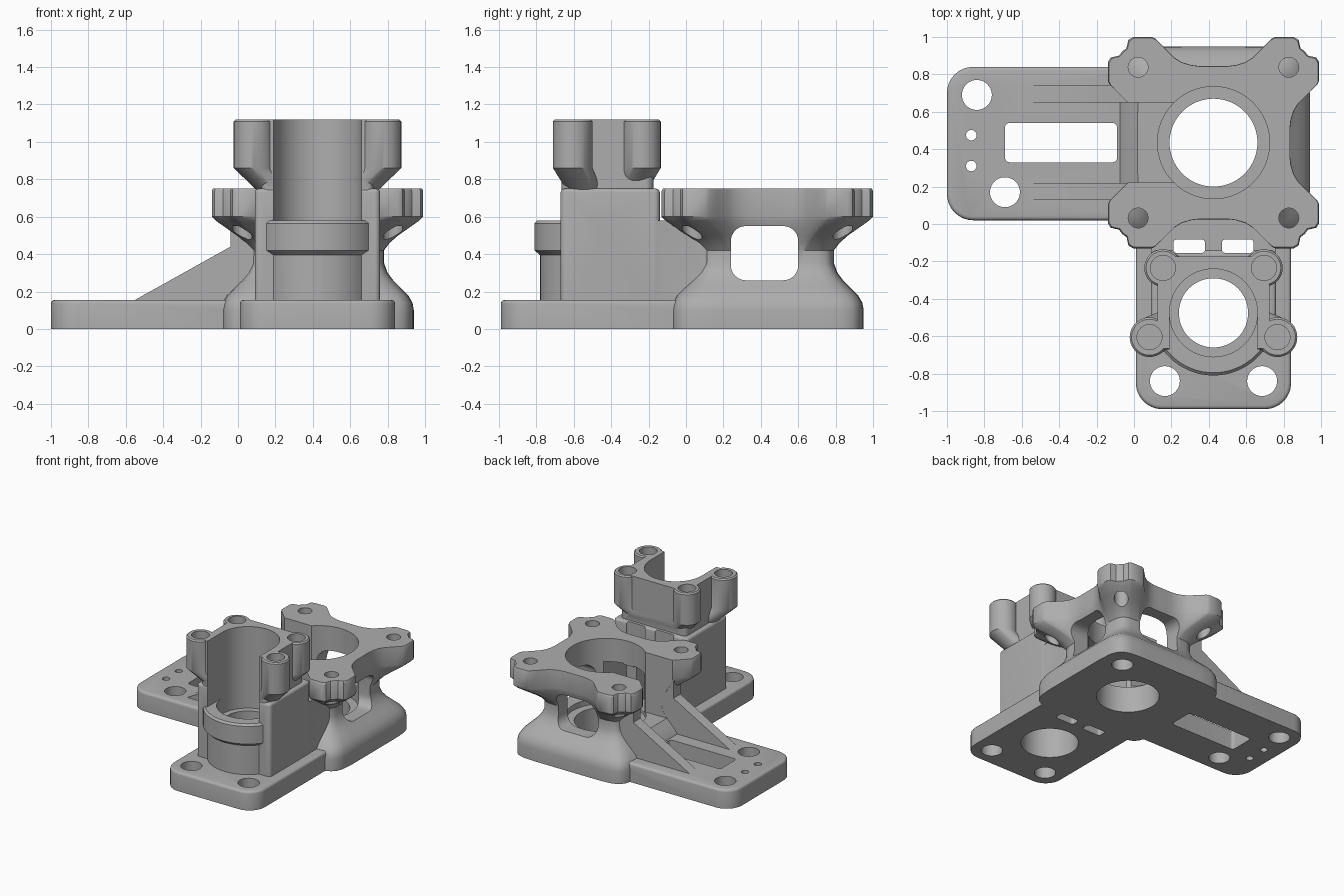
import bpy, bmesh, math
from mathutils import Vector

if "Cube" in bpy.data.objects:
    bpy.data.objects.remove(bpy.data.objects["Cube"])

grey = bpy.data.materials.new("cast_grey")
grey.use_nodes = True
grey.diffuse_color = (0.42, 0.42, 0.42, 1)
grey.node_tree.nodes["Principled BSDF"].inputs["Base Color"].default_value = grey.diffuse_color

CX, CY = 0.425, 0.435      # column axis
TY = -0.475                # tower axis


def loft(name, rings):
    """Skin a list of equal-length closed rings and cap both ends."""
    bm = bmesh.new()
    rows = [[bm.verts.new(p) for p in ring] for ring in rings]
    n = len(rows[0])
    for a, b in zip(rows, rows[1:]):
        for i in range(n):
            j = (i + 1) % n
            bm.faces.new((a[i], a[j], b[j], b[i]))
    bm.faces.new(rows[0][::-1])
    bm.faces.new(rows[-1])
    bmesh.ops.recalc_face_normals(bm, faces=bm.faces[:])
    me = bpy.data.meshes.new(name)
    bm.to_mesh(me)
    bm.free()
    ob = bpy.data.objects.new(name, me)
    bpy.context.collection.objects.link(ob)
    return ob


def circle(x, y, z, r, n=40):
    return [(x + r * math.cos(2 * math.pi * i / n), y + r * math.sin(2 * math.pi * i / n), z)
            for i in range(n)]


def cyl(name, x, y, r, z0, z1, n=40):
    return loft(name, [circle(x, y, z0, r, n), circle(x, y, z1, r, n)])


def rounded(x0, x1, y0, y1, r, z, steps=8):
    pts = []
    for k, (cx, cy) in enumerate([(x1 - r, y1 - r), (x0 + r, y1 - r), (x0 + r, y0 + r), (x1 - r, y0 + r)]):
        for i in range(steps + 1):
            a = math.pi / 2 * (k + i / steps)
            pts.append((cx + r * math.cos(a), cy + r * math.sin(a), z))
    return pts


def slab(name, x0, x1, y0, y1, r, z0, z1, bevel=0.0):
    """Upright rounded block, with an optional softened top edge."""
    rings = [rounded(x0, x1, y0, y1, r, z0)]
    if bevel:
        for a in (0, math.pi / 6, math.pi / 3, math.pi / 2):
            d = bevel * (1 - math.cos(a))
            rings.append(rounded(x0 + d, x1 - d, y0 + d, y1 - d, r - d, z1 - bevel * (1 - math.sin(a))))
    else:
        rings.append(rounded(x0, x1, y0, y1, r, z1))
    return loft(name, rings)


def box(name, x0, x1, y0, y1, z0, z1):
    return loft(name, [[(x0, y0, z), (x1, y0, z), (x1, y1, z), (x0, y1, z)] for z in (z0, z1)])


def combine(body, tool, mode):
    mod = body.modifiers.new(mode.lower(), "BOOLEAN")
    mod.operation, mod.solver, mod.object = mode, "EXACT", tool
    bpy.context.view_layer.objects.active = body
    bpy.ops.object.modifier_apply(modifier=mod.name)
    bpy.data.objects.remove(tool)


# Column: flared square foot, narrow waist, four-lug flange
half = [(.41, 0), (.41, .04), (.41, .08), (.415, .12), (.43, .17), (.455, .21), (.51, .265), (.555, .31),
        (.565, .33), (.565, .43), (.55, .455), (.505, .465), (.488, .488)]
quad = half + [(y, x) for x, y in half[-2:0:-1]]
star = []
for k in range(4):
    c, s = ((1, 0), (0, 1), (-1, 0), (0, -1))[k]
    star += [Vector((x * c - y * s, x * s + y * c)) for x, y in quad]


def column_ring(z, h, blend, p=8):
    ring = []
    for v in star:
        u = v.normalized()
        sq = u * h / (abs(u.x) ** p + abs(u.y) ** p) ** (1 / p)
        w = sq.lerp(v, blend)
        ring.append((CX + w.x, CY + w.y, z))
    return ring


levels = [(0, .515, 0), (.10, .515, 0), (.14, .508, 0), (.18, .485, 0), (.22, .445, 0), (.26, .405, 0),
          (.30, .375, 0), (.35, .357, 0), (.42, .352, .02), (.46, .355, .15), (.50, .36, .35),
          (.54, .365, .62), (.58, .37, .9), (.60, .37, 1), (.738, .37, 1), (.75, .355, .97)]
body = loft("mounting_bracket", [column_ring(*lv) for lv in levels])

adds = [
    slab("left_arm", -1, .3, .02, .84, .14, 0, .155, .02),
    slab("front_arm", .01, .84, -.99, .3, .14, 0, .155, .02),
]

# Sloping ribs between the left arm and the column
for y0, y1 in ((.13, .22), (.65, .74)):
    prof = [(-.56, .1), (-.56, .15), (-.04, .44), (-.04, .58), (.16, .58), (.16, .1)]
    adds.append(loft("rib", [[(x, y, z) for x, z in prof] for y in (y0, y1)]))

# Tower: body, rounded front with a collar, upper cradle
adds += [
    slab("tower_body", CX - .335, CX + .335, -.67, -.14, .03, .1, .75, .02),
    slab("tower_web", CX - .333, CX + .333, -.4, .12, .02, .1, .58),
    cyl("tower_front", CX, TY, .305, .1, .5, 64),
    loft("tower_collar", [circle(CX, TY, z, r, 64) for z, r in
                          ((.39, .3), (.42, .335), (.565, .335), (.58, .32))]),
    slab("cradle", .125, .725, -.665, -.175, .04, .7, 1.12),
]
lugs = [(CX + s * dx, y, r) for s in (-1, 1) for dx, y, r in ((.27, -.235, .1), (.342, -.605, .106))]
for x, y, r in lugs:
    inx = x + math.copysign(.13, CX - x)
    iny = y + .07 * (1 if y < TY else -1)
    adds.append(loft("cradle_lug", [circle(inx, iny, .72, r * .85), circle(x, y, .86, r),
                                    circle(x, y, 1.11, r), circle(x, y, 1.12, r - .01)]))

cuts = [
    # Column bore, foot hole and blind hole below
    cyl("column_bore", CX, CY, .3, .215, .9, 64),
    cyl("foot_hole", CX, CY, .235, -.1, .4, 64),
    cyl("blind_hole", .76, .77, .08, -.1, .1),
    # Open side of the flange
    box("flange_opening", -.3, .32, .221, .649, .26, .9),
    # Tower bore, ledge and open front
    cyl("tower_bore", CX, TY, .235, .45, 1.3, 64),
    cyl("tower_throat", CX, TY, .185, -.1, .6, 64),
    cyl("tower_recess", CX, TY, .215, -.1, .25, 64),
    box("cradle_opening", CX - .235, CX + .235, -1, TY, .58, 1.3),
    # Slot in the left arm
    slab("arm_slot", -.69, -.09, .33, .54, .025, -.1, .4),
]

# Windows through the column walls
win = [(a, b + .405) for a, b, _ in rounded(-.18, .18, -.145, .145, .08, 0)]
cuts.append(loft("side_window", [[(x, CY - .015 + a, z) for a, z in win] for x in (CX, 1.2)]))
cuts.append(loft("cross_window", [[(CX + a, y, z) for a, z in win] for y in (.1, 1.2)]))

# Paired slots between tower and column, leaving a thin centre rib
for x0, x1 in ((.21, .38), (.47, .64)):
    cuts.append(slab("base_slot", x0, x1, -.155, -.082, .02, -.1, .9))
    cuts.append(slab("web_slot", x0, x1, -.155, .2, .02, .24, .56))

# Bolt holes
for x, y, r in ((-.84, .69, .08), (-.69, .17, .08), (-.87, .475, .028), (-.87, .31, .028),
                (.165, -.84, .08), (.685, -.84, .08)):
    cuts.append(cyl("bolt_hole", x, y, r, -.1, .3))
for sx in (-1, 1):
    for sy in (-1, 1):
        cuts.append(cyl("flange_hole", CX + sx * .403, CY + sy * .403, .053, .46, .9))
for x, y, r in lugs:
    cuts.append(cyl("lug_hole", x, y, .067, .9, 1.3))

for part in adds:
    combine(body, part, "UNION")
for tool in cuts:
    combine(body, tool, "DIFFERENCE")

body.data.materials.clear()
body.data.materials.append(grey)
for poly in body.data.polygons:
    poly.material_index = 0
bpy.ops.object.select_all(action="DESELECT")
body.select_set(True)
bpy.context.view_layer.objects.active = body
bpy.ops.object.shade_smooth_by_angle(angle=math.radians(32))
